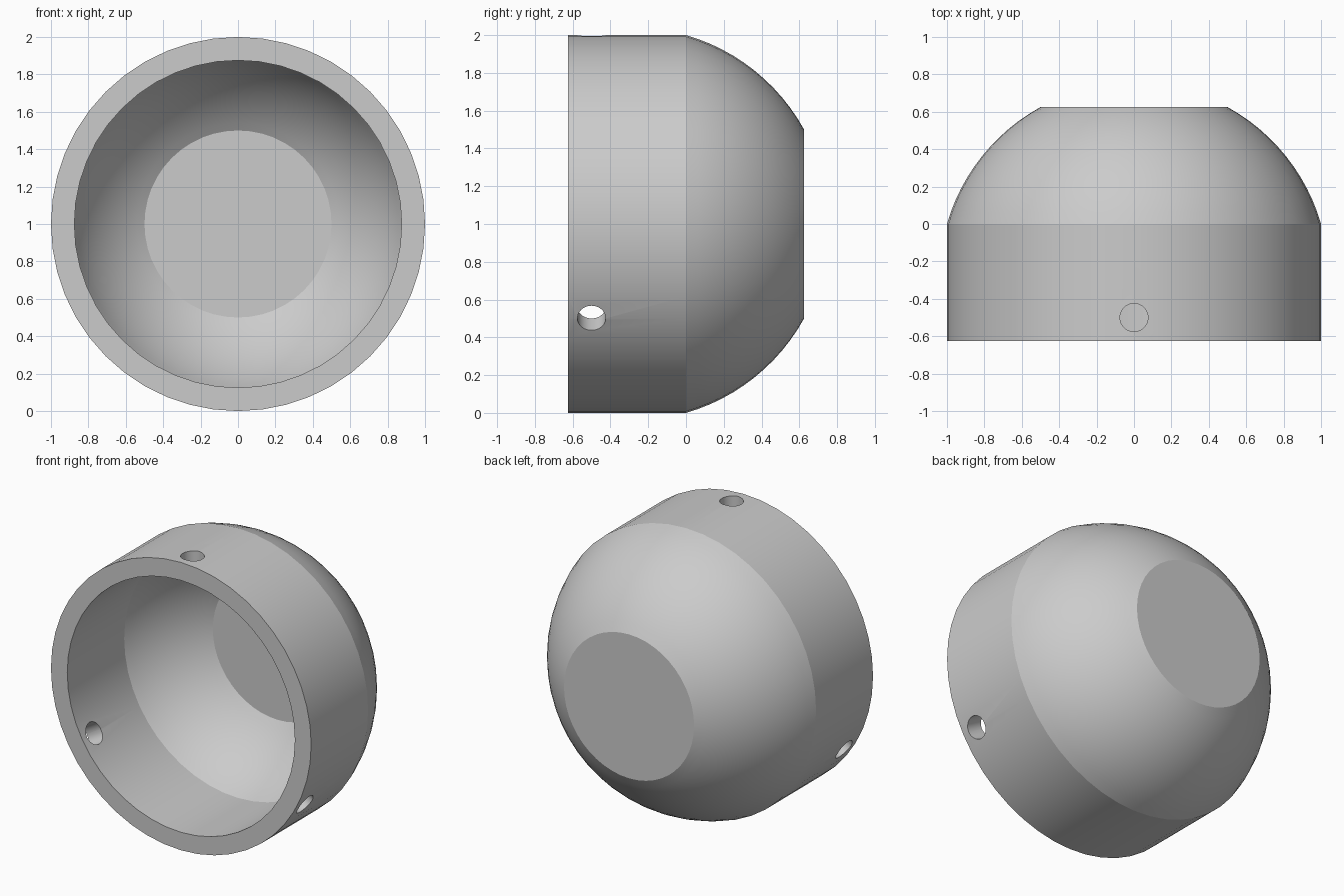
import bpy, bmesh, math
from mathutils import Matrix, Vector

cube = bpy.data.objects.get("Cube")
if cube:
    bpy.data.objects.remove(cube, do_unlink=True)

CENTRE = Vector((0, 0, 1))
SEGMENTS = 48

grey = bpy.data.materials.new("plain_grey")
grey.use_nodes = True
colour = (0.6, 0.6, 0.6, 1)
grey.diffuse_color = colour
grey.node_tree.nodes["Principled BSDF"].inputs["Base Color"].default_value = colour


def dome_arc(rim, depth, flat, steps=12):
    """Points (radius, y) on a sphere from the rim at y = 0 to a flat end disc."""
    c = (depth ** 2 + flat ** 2 - rim ** 2) / (2 * depth)
    r = math.hypot(c, rim)
    start, end = math.atan2(rim, -c), math.atan2(flat, depth - c)
    angles = [start + (end - start) * i / steps for i in range(steps + 1)]
    return [(r * math.sin(a), c + r * math.cos(a)) for a in angles]


# Cup wall: outer dome, straight collar, open rim, bore and inner dome
front = -0.625
profile = dome_arc(1, 0.625, 0.5)[::-1]
profile += [(1, front), (0.875, front)]
profile += dome_arc(0.875, 0.4375, 0.5)

bm = bmesh.new()
verts = [bm.verts.new((0, y, 1 + r)) for r, y in profile]
edges = [bm.edges.new(pair) for pair in zip(verts, verts[1:])]
bmesh.ops.spin(bm, geom=verts + edges, cent=CENTRE, axis=(0, 1, 0),
               angle=math.tau, steps=SEGMENTS, use_duplicate=False)
bmesh.ops.remove_doubles(bm, verts=bm.verts, dist=0.0001)

# Flat end discs, outside and inside
bmesh.ops.holes_fill(bm, edges=[e for e in bm.edges if e.is_boundary], sides=0)
bmesh.ops.recalc_face_normals(bm, faces=bm.faces)
mesh = bpy.data.meshes.new("domed_cup")
bm.to_mesh(mesh)
bm.free()
cup = bpy.data.objects.new("domed_cup", mesh)
bpy.context.collection.objects.link(cup)
mesh.materials.append(grey)

# Three radial screw holes, one at the top and one on each lower side
bm = bmesh.new()
for i in range(3):
    place = (Matrix.Translation(CENTRE) @ Matrix.Rotation(math.tau * i / 3, 4, "Y")
             @ Matrix.Translation((0, -0.5, 0.95)))
    bmesh.ops.create_cone(bm, cap_ends=True, segments=40, radius1=0.075,
                          radius2=0.075, depth=0.4, matrix=place)
cut_mesh = bpy.data.meshes.new("screw_hole_cutter")
bm.to_mesh(cut_mesh)
bm.free()
cut_mesh.materials.append(grey)
cutter = bpy.data.objects.new("screw_hole_cutter", cut_mesh)
bpy.context.collection.objects.link(cutter)
cutter.hide_render = True

holes = cup.modifiers.new("screw_holes", "BOOLEAN")
holes.operation = "DIFFERENCE"
holes.solver = "EXACT"
holes.object = cutter

bpy.ops.object.select_all(action="DESELECT")
cup.select_set(True)
bpy.context.view_layer.objects.active = cup
bpy.ops.object.modifier_apply(modifier=holes.name)
bpy.data.objects.remove(cutter, do_unlink=True)

# Smooth curves, crisp rims
bpy.ops.object.shade_smooth_by_angle(angle=math.radians(12))
